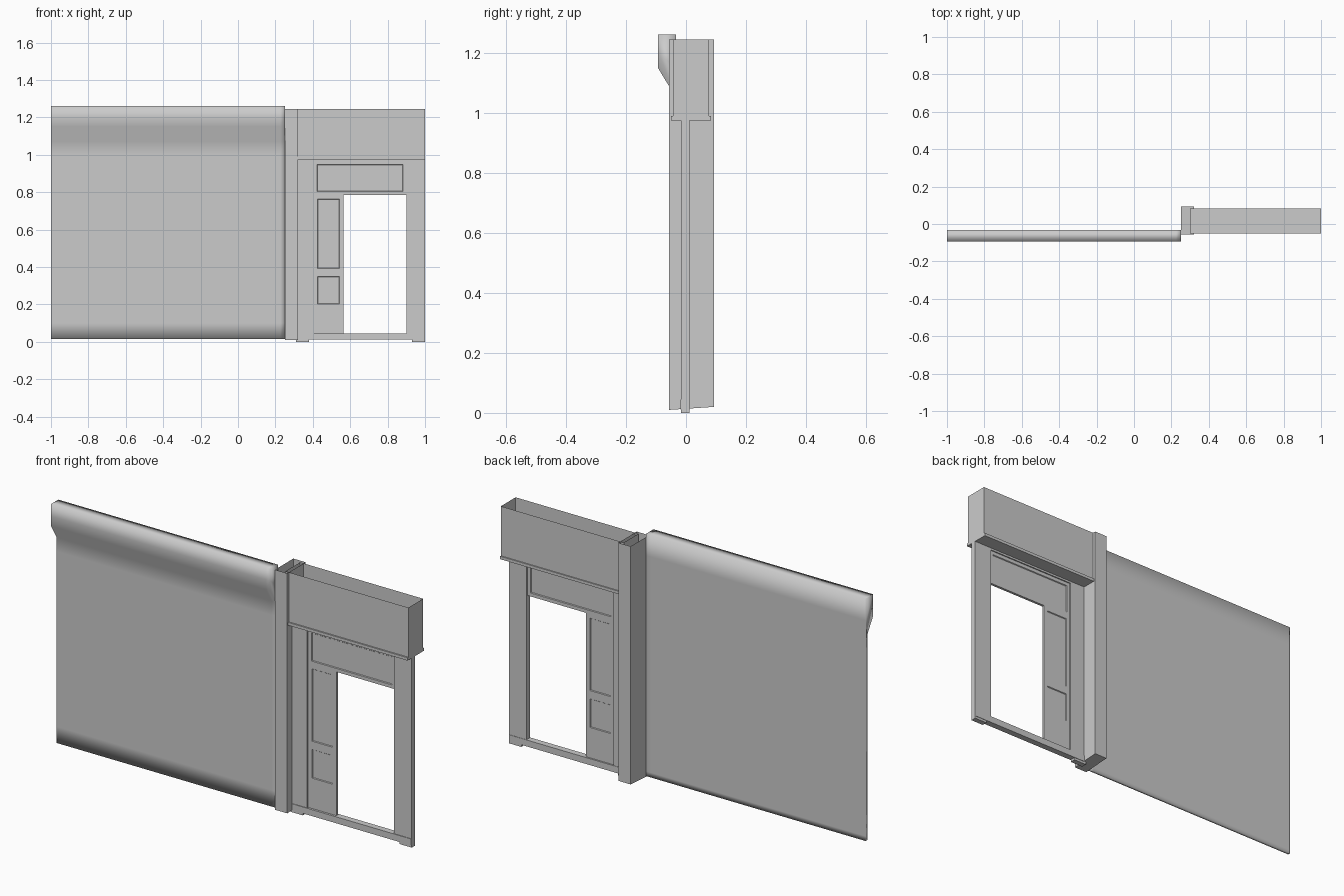
import bpy, bmesh

if "Cube" in bpy.data.objects:
    bpy.data.objects.remove(bpy.data.objects["Cube"], do_unlink=True)

grey = bpy.data.materials.new("plain grey")
grey.use_nodes = True
grey.diffuse_color = (0.6, 0.6, 0.6, 1)
grey.node_tree.nodes["Principled BSDF"].inputs["Base Color"].default_value = (0.6, 0.6, 0.6, 1)


def finish(name, bm):
    """Turn a bmesh into a named grey object."""
    mesh = bpy.data.meshes.new(name)
    bm.to_mesh(mesh)
    bm.free()
    mesh.materials.append(grey)
    obj = bpy.data.objects.new(name, mesh)
    bpy.context.collection.objects.link(obj)
    return obj


def box_mesh(x, y, z):
    bm = bmesh.new()
    bmesh.ops.create_cube(bm, size=1)
    for v in bm.verts:
        for axis, (low, high) in enumerate((x, y, z)):
            v.co[axis] = high if v.co[axis] > 0 else low
    bm.normal_update()
    return bm


def box(name, x, y, z, open_top=False):
    bm = box_mesh(x, y, z)
    if open_top:
        top = [f for f in bm.faces if f.normal.z > 0.9]
        bmesh.ops.delete(bm, geom=top, context='FACES_ONLY')
    return finish(name, bm)


def recessed_panel(name, x, z, border):
    """Door block with a shallow sunken field on front and back."""
    bm = box_mesh(x, PANEL_Y, z)
    faces = [f for f in bm.faces if abs(f.normal.y) > 0.9]
    bmesh.ops.inset_individual(bm, faces=faces, thickness=border)
    bmesh.ops.inset_individual(bm, faces=faces, thickness=0.004, depth=-0.004)
    return finish(name, bm)


# Large smooth shutter with a projecting roll housing at the top
profile = [(-0.033, 0.015), (-0.046, 0.015), (-0.046, 0.1), (-0.046, 1.0),
           (-0.046, 1.072), (-0.093, 1.15), (-0.093, 1.2), (-0.093, 1.262),
           (-0.033, 1.262), (-0.033, 1.15), (-0.033, 0.04)]
bm = bmesh.new()
rings = [[bm.verts.new((x, y, z)) for y, z in profile]
         for x in (-1, -0.995, 0.225, 0.25)]
for a, b in zip(rings, rings[1:]):
    for i in range(len(profile)):
        j = (i + 1) % len(profile)
        bm.faces.new((a[i], a[j], b[j], b[i]))
bm.faces.new(rings[0])
bm.faces.new(rings[-1])
bmesh.ops.recalc_face_normals(bm, faces=bm.faces[:])
for f in bm.faces:
    f.smooth = True
finish("shutter", bm)

# Hollow pillar, its foot rising slightly toward the back
pillar = box("pillar", (0.25, 0.32), (-0.057, 0.093), (0.01, 1.245), open_top=True)
for v in pillar.data.vertices:
    if v.co.z < 0.1 and v.co.y > 0:
        v.co.z = 0.02

# Hollow header with a lip along its lower edge
box("header", (0.30, 1.0), (-0.043, 0.077), (0.985, 1.245), open_top=True)
box("header_lip", (0.30, 1.0), (-0.05, 0.083), (0.975, 0.99))

# Door frame
FRAME_Y = (-0.016, 0.011)
PANEL_Y = (-0.008, 0.005)
box("frame_post_right", (0.31, 0.405), FRAME_Y, (0.012, 0.976))
box("frame_post_left", (0.90, 1.0), FRAME_Y, (0.012, 0.976))
box("frame_head", (0.405, 0.90), FRAME_Y, (0.965, 0.976))
box("sill", (0.32, 0.998), (-0.019, 0.013), (0.012, 0.045))
for side, x in (("right", (0.31, 0.38)), ("left", (0.93, 1.0))):
    box("frame_foot_" + side, x, FRAME_Y, (0.0, 0.014))

# Transom and side panel beside the open doorway
SIDE_X = (0.405, 0.565)
recessed_panel("transom", (0.405, 0.90), (0.785, 0.965), 0.025)
recessed_panel("side_panel_upper", SIDE_X, (0.37, 0.785), 0.03)
recessed_panel("side_panel_lower", SIDE_X, (0.18, 0.37), 0.03)
box("side_panel_base", SIDE_X, PANEL_Y, (0.045, 0.18))
